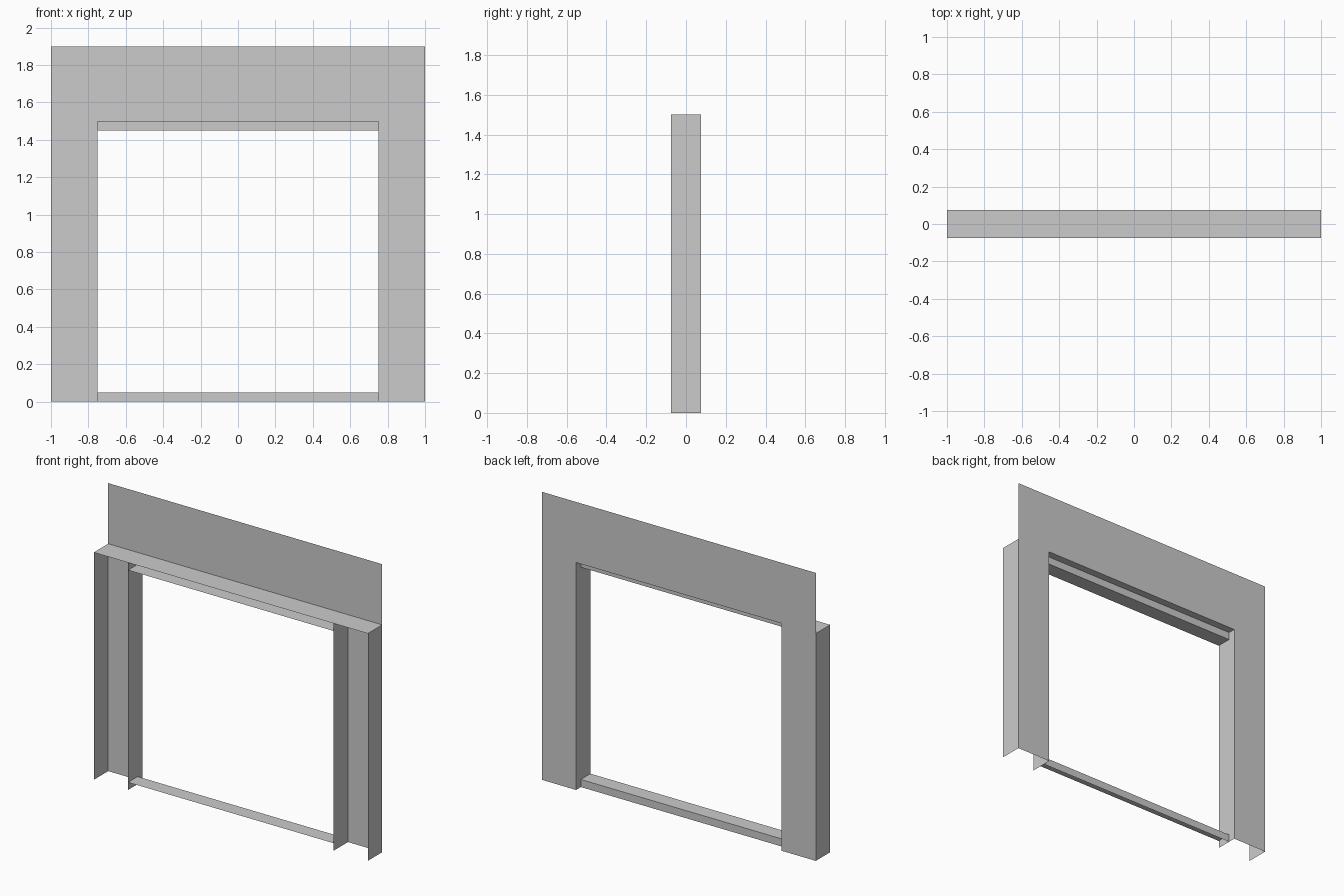
import bpy

if "Cube" in bpy.data.objects:
    bpy.data.objects.remove(bpy.data.objects["Cube"])

W, IN = 1.0, 0.75            # outer and opening half widths
H, TOP = 1.5, 1.9            # opening and overall heights
F, B = -0.075, 0.075         # front and back planes
LIP, STOP = 0.05, 0.025      # rail height and rail back plane


def extrude_profile(name, pts, offset):
    """Open or closed sheet swept from a polyline by an offset vector."""
    n = len(pts)
    verts = pts + [tuple(a + b for a, b in zip(p, offset)) for p in pts]
    faces = [(i, i + 1, n + i + 1, n + i) for i in range(n - 1)]
    mesh = bpy.data.meshes.new(name)
    mesh.from_pydata(verts, [], faces)
    obj = bpy.data.objects.new(name, mesh)
    bpy.context.collection.objects.link(obj)
    return obj


# Back wall sheet: an arch-shaped panel around the opening
wall = bpy.data.meshes.new("wall_panel")
wall.from_pydata(
    [(x, B, z) for x, z in ((-W, 0), (-IN, 0), (-IN, H), (IN, H), (IN, 0), (W, 0),
                            (W, H), (W, TOP), (-W, TOP), (-W, H))],
    [], [(0, 1, 2, 9), (4, 5, 6, 3), (9, 2, 3, 6, 7, 8)])
bpy.context.collection.objects.link(bpy.data.objects.new("wall_panel", wall))

# Side sheets: outer returns and inner jambs
for side, s in (("left", -1), ("right", 1)):
    for part, x in (("outer_return", W), ("inner_jamb", IN)):
        extrude_profile(f"{side}_{part}", [(s * x, F, 0), (s * x, B, 0)], (0, 0, H))

# Ledge over the opening
extrude_profile("top_ledge", [(-W, F, H), (-W, B, H)], (2 * W, 0, 0))

# L-shaped rails at the sill and head of the opening
for name, flat_z, end_z in (("sill_rail", LIP, 0), ("head_rail", H - LIP, H)):
    extrude_profile(name, [(-IN, F, flat_z), (-IN, STOP, flat_z), (-IN, STOP, end_z)],
                    (2 * IN, 0, 0))
